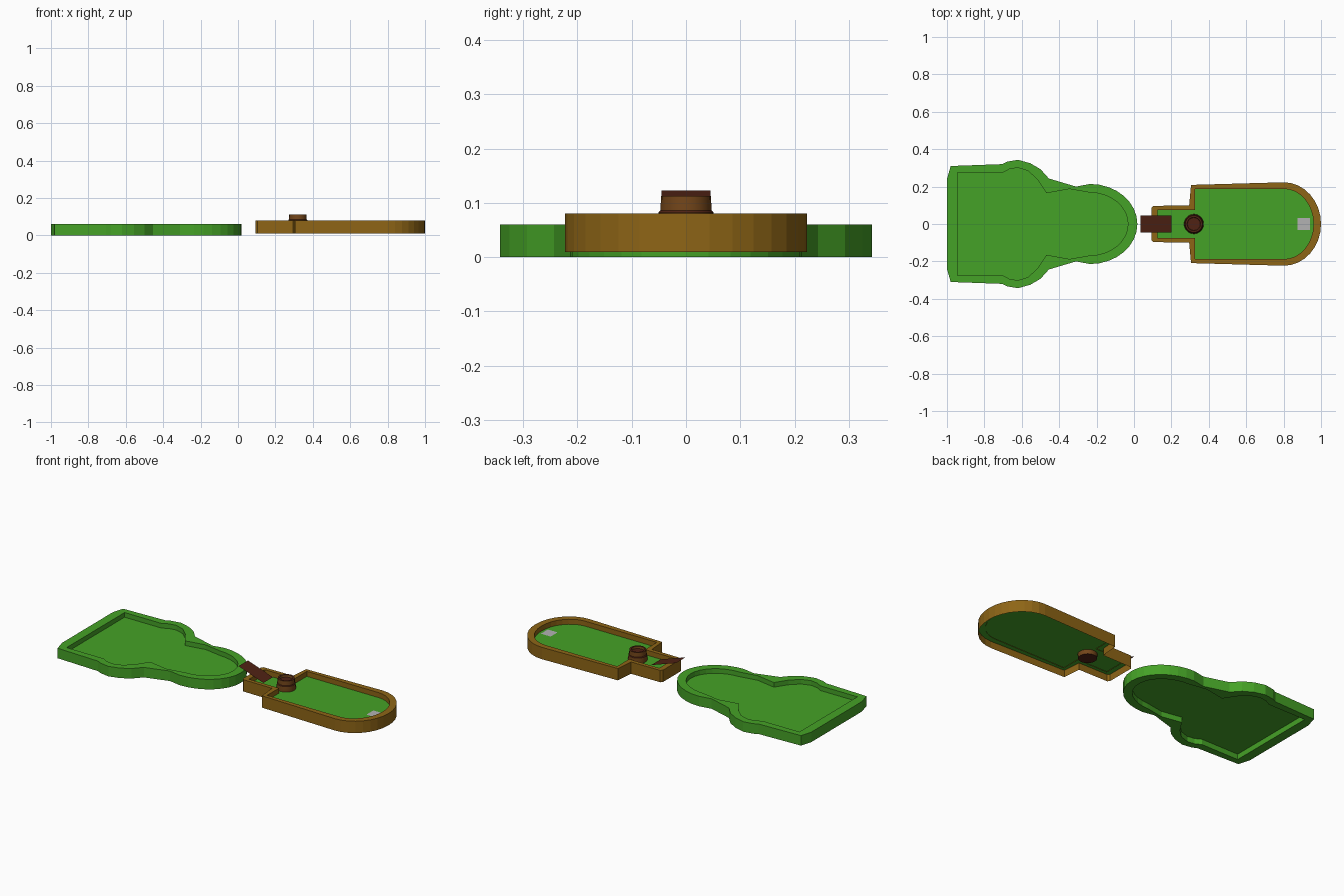
import bpy, bmesh
from math import sin, cos, pi

if "Cube" in bpy.data.objects:
    bpy.data.objects.remove(bpy.data.objects["Cube"])


def material(name, rgb):
    m = bpy.data.materials.new(name)
    m.diffuse_color = (*rgb, 1)
    m.use_nodes = True
    m.node_tree.nodes["Principled BSDF"].inputs["Base Color"].default_value = m.diffuse_color
    return m


GREEN = material("turf", (0.06, 0.36, 0.02))
WOOD = material("wood", (0.27, 0.13, 0.008))
BARREL = material("barrel_wood", (0.17, 0.06, 0.01))
DARK = material("dark_wood", (0.08, 0.016, 0.007))
GREY = material("grey", (0.45, 0.45, 0.45))


def finish(name, bm, mats, smooth=False):
    me = bpy.data.meshes.new(name)
    bm.to_mesh(me)
    bm.free()
    for m in mats:
        me.materials.append(m)
    ob = bpy.data.objects.new(name, me)
    bpy.context.collection.objects.link(ob)
    if smooth:
        bpy.context.view_layer.objects.active = ob
        ob.select_set(True)
        bpy.ops.object.shade_smooth_by_angle(angle=0.6)
        ob.select_set(False)
    return ob


def closed(half):
    """Mirror a half outline (y >= 0, left to right) into a full loop."""
    return half + [(x, -y) for x, y in reversed(half) if y > 1e-6]


def arc(cx, rx, ry, n, start=90):
    """Quarter arc falling from its start angle to the right tip on y = 0."""
    return [(cx + rx * cos(a), max(0, ry * sin(a)))
            for a in (start * pi / 180 * (1 - i / n) for i in range(n + 1))]


def walls(name, sections, mat):
    """Join equal-length outlines at given heights into a wall skin."""
    bm = bmesh.new()
    rings = [[bm.verts.new((x, y, z)) for x, y in closed(h)] for h, z in sections]
    for a, b in zip(rings, rings[1:]):
        for i in range(len(a)):
            j = (i + 1) % len(a)
            bm.faces.new((a[i], b[i], b[j], a[j]))
    bmesh.ops.remove_doubles(bm, verts=bm.verts, dist=1e-5)
    bmesh.ops.recalc_face_normals(bm, faces=bm.faces)
    return finish(name, bm, [mat])


def sheet(name, pts, mat):
    bm = bmesh.new()
    f = bm.faces.new([bm.verts.new(p) for p in pts])
    f.normal_update()
    if f.normal.z < 0:
        f.normal_flip()
    finish(name, bm, [mat])


# Shaped green with a raised rim
outer = [(-1, 0.24), (-0.98, 0.31), (-0.705, 0.32), (-0.68, 0.333), (-0.62, 0.343),
         (-0.555, 0.325), (-0.50, 0.293), (-0.455, 0.243), (-0.31, 0.2)] + arc(-0.235, 0.253, 0.214, 8)
inner = [(-0.945, 0.24), (-0.945, 0.275), (-0.7, 0.275), (-0.665, 0.294), (-0.62, 0.301),
         (-0.565, 0.283), (-0.515, 0.236), (-0.468, 0.165), (-0.35, 0.188)] + arc(-0.235, 0.203, 0.168, 8)
# small notch where the two rounded lobes meet
inner[8] = (-0.335, 0.158) if inner[8][1] < 0.15 else (-0.345, 0.187)
walls("putting_green_rim", [(outer, 0), (outer, 0.06), (inner, 0.06), (inner, 0), (outer, 0)], GREEN)
sheet("putting_green_floor", [(x, y, 0.032) for x, y in closed(inner)], GREEN)

# Wooden border around the second lane
lane_out = [(0.093, 0.085), (0.103, 0.097), (0.295, 0.099), (0.305, 0.209)] + arc(0.8, 0.2, 0.223, 8)
lane_in = [(0.125, 0.07), (0.127, 0.075), (0.325, 0.075), (0.325, 0.188)] + arc(0.8, 0.16, 0.188, 8)
walls("lane_border", [(lane_out, 0.009), (lane_out, 0.08), (lane_in, 0.08), (lane_in, 0.048)], WOOD)
sheet("lane_floor", [(x, y, 0.05) for x, y in closed(lane_out)], GREEN)

# Tilted entry ramp and end plate
sheet("ramp", [(0.035, -0.045, 0.1225), (0.2, -0.045, 0.066),
               (0.2, 0.045, 0.066), (0.035, 0.045, 0.1225)], DARK)
sheet("end_plate", [(0.875, -0.033, 0.052), (0.94, -0.033, 0.052),
                    (0.94, 0.033, 0.052), (0.875, 0.033, 0.052)], GREY)

# Barrel: turned profile of (radius, height)
profile = [(0, 0.025), (0.05, 0.025), (0.053, 0.055), (0.051, 0.082), (0.047, 0.086),
           (0.046, 0.113), (0.036, 0.113), (0.034, 0.1), (0, 0.1)]
bm = bmesh.new()
vs = [bm.verts.new((0.32 + r, 0, z)) for r, z in profile]
es = [bm.edges.new(p) for p in zip(vs, vs[1:])]
bmesh.ops.spin(bm, geom=vs + es, cent=(0.32, 0, 0), axis=(0, 0, 1), angle=2 * pi, steps=20)
bmesh.ops.remove_doubles(bm, verts=bm.verts, dist=1e-5)
bmesh.ops.recalc_face_normals(bm, faces=bm.faces)
for f in bm.faces:
    f.material_index = 1 if abs(f.normal.z) > 0.6 or f.calc_center_median().z > 0.111 else 0
finish("barrel", bm, [BARREL, DARK], smooth=True)
